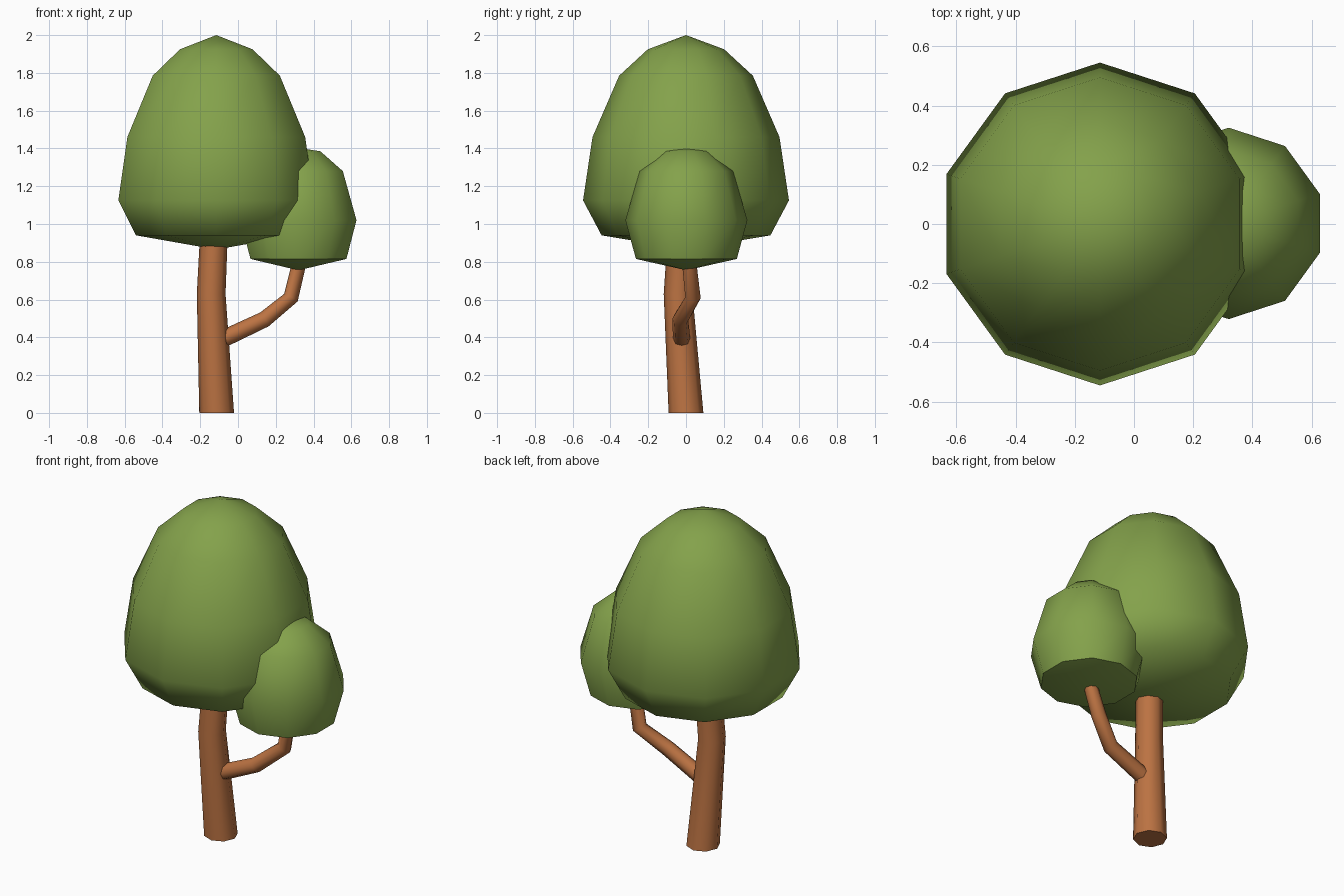
import bpy, bmesh, math
from mathutils import Vector

if "Cube" in bpy.data.objects:
    bpy.data.objects.remove(bpy.data.objects["Cube"])


def material(name, color):
    m = bpy.data.materials.new(name)
    m.diffuse_color = (*color, 1)
    m.use_nodes = True
    m.node_tree.nodes["Principled BSDF"].inputs["Base Color"].default_value = m.diffuse_color
    return m


LEAF = material("leaf green", (0.23, 0.36, 0.07))
BARK = material("bark brown", (0.50, 0.17, 0.055))


def finish(bm, name, mat, smooth_angle):
    bmesh.ops.recalc_face_normals(bm, faces=bm.faces)
    me = bpy.data.meshes.new(name)
    bm.to_mesh(me)
    bm.free()
    me.materials.append(mat)
    ob = bpy.data.objects.new(name, me)
    bpy.context.collection.objects.link(ob)
    bpy.ops.object.select_all(action='DESELECT')
    ob.select_set(True)
    bpy.context.view_layer.objects.active = ob
    bpy.ops.object.shade_smooth_by_angle(angle=math.radians(smooth_angle))
    return ob


def bridge(bm, a, b):
    n = len(a)
    for i in range(n):
        j = (i + 1) % n
        bm.faces.new((a[i], a[j], b[j], b[i]))


def crown(name, cx, cy, bottom, rings, top, sides=10):
    """Lathe of (radius, z) rings closed by a point at each end."""
    bm = bmesh.new()
    loops = []
    for r, z in rings:
        loops.append([bm.verts.new((cx + r * math.cos(a), cy + r * math.sin(a), z))
                      for a in (math.pi / 2 + 2 * math.pi * i / sides for i in range(sides))])
    for a, b in zip(loops, loops[1:]):
        bridge(bm, a, b)
    for z, loop in ((bottom, loops[0]), (top, loops[-1])):
        tip = bm.verts.new((cx, cy, z))
        for i in range(sides):
            bm.faces.new((loop[i], loop[(i + 1) % sides], tip))
    return finish(bm, name, LEAF, 60)


def limb(name, path, level=False, sides=8):
    """Tapered tube through (x, y, z, radius) points."""
    bm = bmesh.new()
    pts = [Vector(p[:3]) for p in path]
    loops = []
    for i, p in enumerate(pts):
        t = pts[min(i + 1, len(pts) - 1)] - pts[max(i - 1, 0)]
        t = Vector((0, 0, 1)) if level else t.normalized()
        u = Vector((0, 1, 0)).cross(t).normalized()
        v = t.cross(u)
        loops.append([bm.verts.new(p + path[i][3] * (u * math.cos(a) + v * math.sin(a)))
                      for a in (2 * math.pi * k / sides for k in range(sides))])
    for a, b in zip(loops, loops[1:]):
        bridge(bm, a, b)
    bm.faces.new(loops[0])
    bm.faces.new(loops[-1])
    return finish(bm, name, BARK, 60)


# Foliage
crown("large_crown", -0.115, 0, 0.865,
      [(0.447, 0.94), (0.545, 1.125), (0.495, 1.46), (0.354, 1.785), (0.202, 1.925)], 2.0)
crown("small_crown", 0.32, 0.002, 0.755,
      [(0.267, 0.815), (0.323, 1.02), (0.247, 1.28), (0.122, 1.385)], 1.403)

# Trunk and side branch
limb("trunk", [(-0.113, 0, 0, 0.092), (-0.142, -0.042, 0.63, 0.076),
               (-0.125, -0.02, 1.0, 0.073)], level=True)
limb("branch", [(-0.115, -0.022, 0.375, 0.046), (0.14, -0.03, 0.495, 0.043),
                (0.28, 0.037, 0.61, 0.041), (0.34, 0.01, 0.86, 0.037)])
